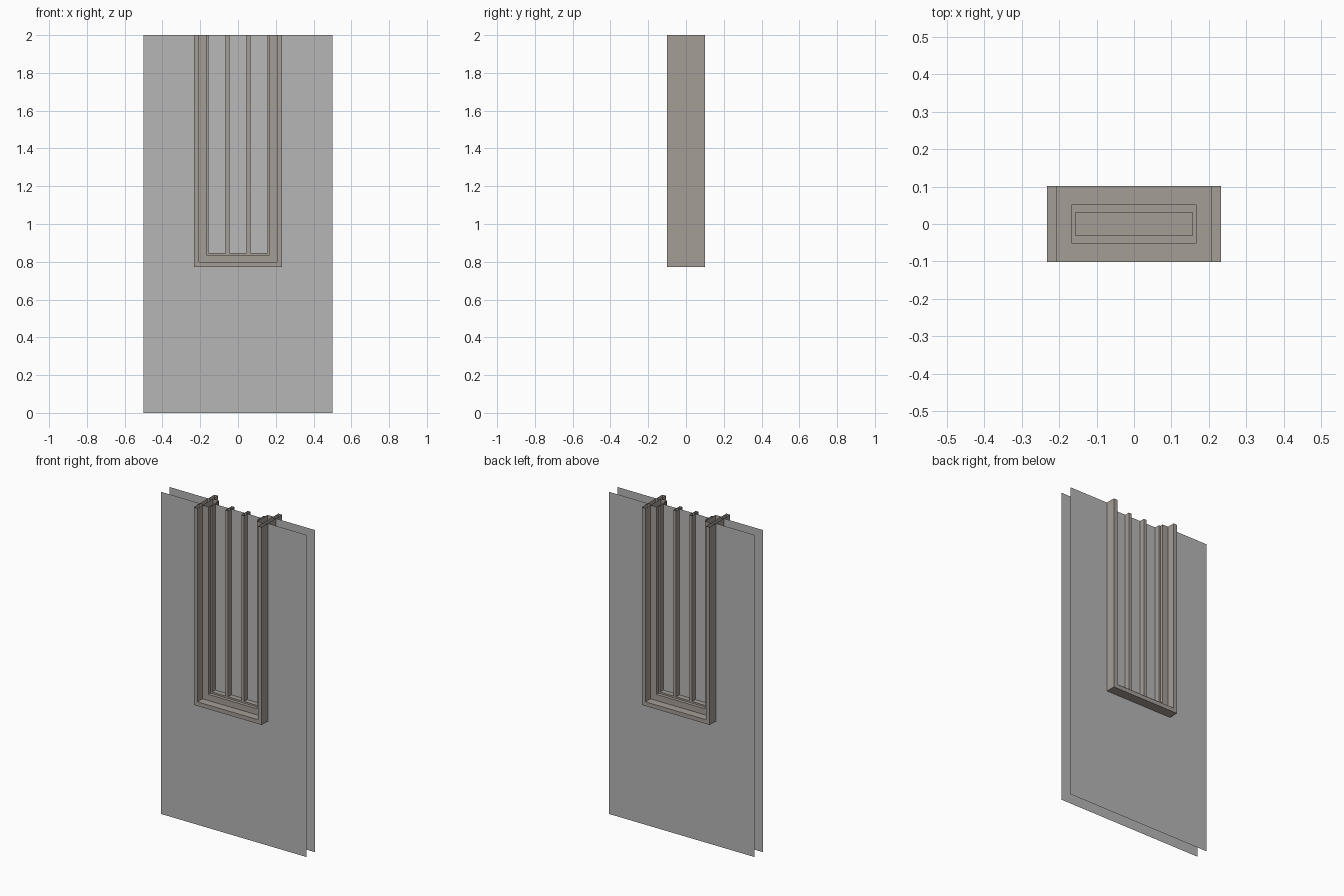
import bpy, bmesh

if "Cube" in bpy.data.objects:
    bpy.data.objects.remove(bpy.data.objects["Cube"])

TOP = 2.0


def material(name, rgb):
    m = bpy.data.materials.new(name)
    m.diffuse_color = (*rgb, 1.0)
    m.use_nodes = True
    m.node_tree.nodes["Principled BSDF"].inputs["Base Color"].default_value = m.diffuse_color
    return m


WALL = material("wall_grey", (0.47, 0.47, 0.47))
GLASS = material("glass_grey", (0.48, 0.48, 0.48))
FRAME = material("frame_taupe", (0.376, 0.337, 0.305))


def u_profile(xo, zo, xi, zi):
    """U-shaped outline, open at the top of the panel."""
    return [(-xo, TOP), (-xo, zo), (xo, zo), (xo, TOP),
            (xi, TOP), (xi, zi), (-xi, zi), (-xi, TOP)]


def build(name, outline, y0, depth, mat):
    """Flat outline in the xz plane; depth > 0 extrudes it, leaving the cut top open."""
    bm = bmesh.new()
    face = bm.faces.new([bm.verts.new((x, y0, z)) for x, z in outline])
    if depth:
        ext = bmesh.ops.extrude_face_region(bm, geom=[face], use_keep_orig=True)
        verts = [v for v in ext["geom"] if isinstance(v, bmesh.types.BMVert)]
        bmesh.ops.translate(bm, verts=verts, vec=(0, depth, 0))
        bmesh.ops.recalc_face_normals(bm, faces=bm.faces[:])
        tops = [f for f in bm.faces if all(v.co.z > TOP - 1e-4 for v in f.verts)]
        bmesh.ops.delete(bm, geom=tops, context='FACES')
    else:
        # single sheets face outwards
        face.normal_update()
        if face.normal.y * (y0 or -1) < 0:
            face.normal_flip()
    me = bpy.data.meshes.new(name)
    bm.to_mesh(me)
    bm.free()
    me.materials.append(mat)
    ob = bpy.data.objects.new(name, me)
    bpy.context.collection.objects.link(ob)
    return ob


# Wall: two thin sheets with a window cut-out
for name, y in (("wall_front", -0.04), ("wall_back", 0.04)):
    build(name, u_profile(0.5, 0.0, 0.22, 0.785), y, 0, WALL)

# Window frame: three nested, stepped U-shaped bands
for name, xo, zo, xi, zi, d in (
        ("outer_casing", 0.233, 0.772, 0.207, 0.798, 0.101),
        ("sash_frame", 0.207, 0.798, 0.167, 0.836, 0.052),
        ("inner_bead", 0.167, 0.836, 0.156, 0.846, 0.032)):
    build(name, u_profile(xo, zo, xi, zi), -d, 2 * d, FRAME)

# Two vertical glazing bars
for side, x in (("left", -0.055), ("right", 0.055)):
    build("glazing_bar_" + side,
          [(x - 0.01, TOP), (x - 0.01, 0.846), (x + 0.01, 0.846), (x + 0.01, TOP)],
          -0.032, 0.064, FRAME)

# Glass pane behind the bars
build("glass_pane", [(-0.156, TOP), (-0.156, 0.846), (0.156, 0.846), (0.156, TOP)],
      0.0, 0, GLASS)
